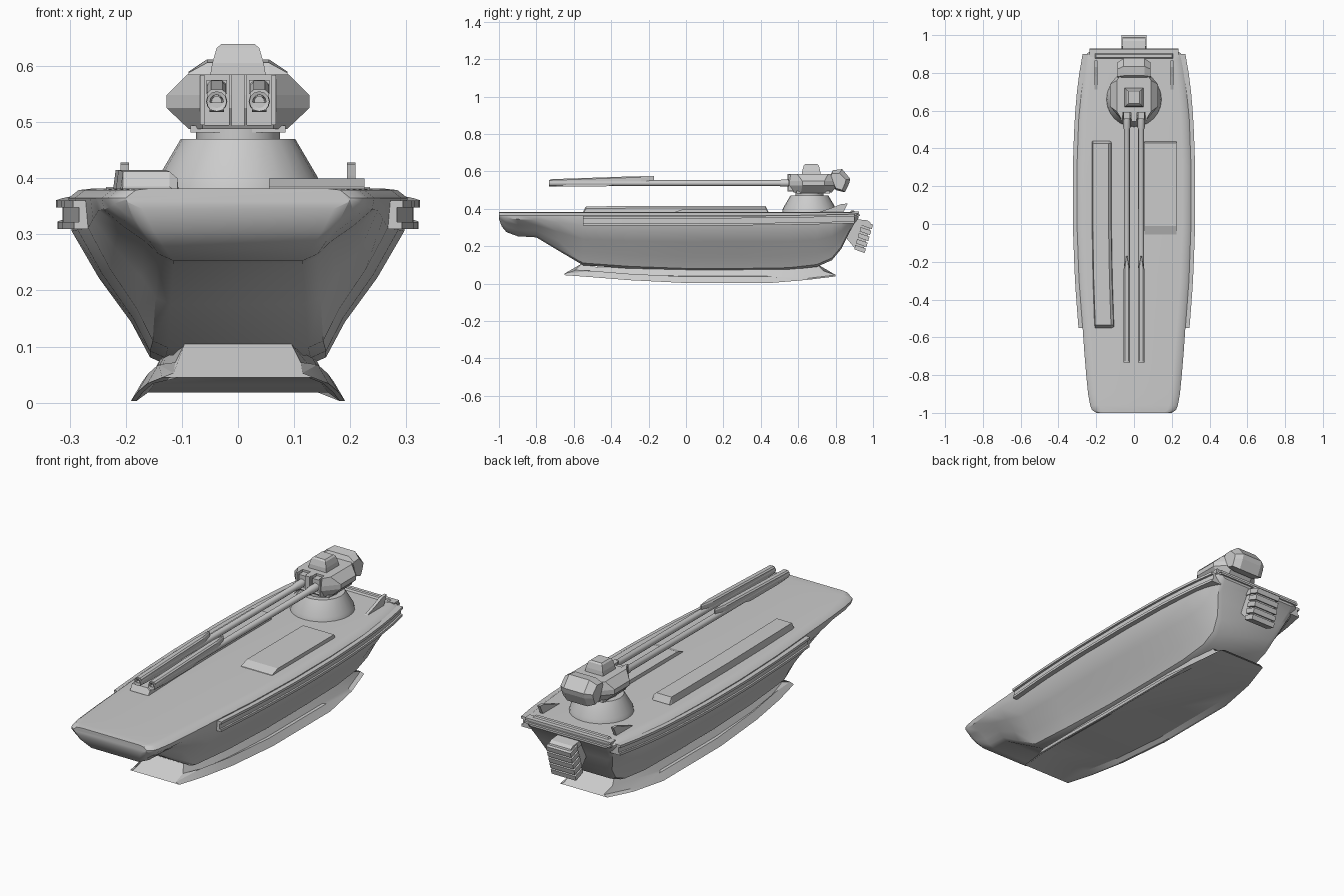
import bpy, bmesh, math

if "Cube" in bpy.data.objects:
    bpy.data.objects.remove(bpy.data.objects["Cube"])

def finish(name, bm, angle=None):
    bmesh.ops.recalc_face_normals(bm, faces=bm.faces)
    me = bpy.data.meshes.new(name)
    bm.to_mesh(me); bm.free()
    ob = bpy.data.objects.new(name, me)
    bpy.context.collection.objects.link(ob)
    if angle:
        bpy.ops.object.select_all(action='DESELECT')
        bpy.context.view_layer.objects.active = ob
        ob.select_set(True)
        bpy.ops.object.shade_smooth_by_angle(angle=math.radians(angle))
    return ob

def loft(name, rings, angle=None):
    """Skin closed rings of equal length and cap both ends."""
    bm = bmesh.new()
    vs = [[bm.verts.new(p) for p in r] for r in rings]
    n = len(rings[0])
    for a, b in zip(vs, vs[1:]):
        for i in range(n):
            bm.faces.new((a[i], a[(i + 1) % n], b[(i + 1) % n], b[i]))
    bm.faces.new(vs[0]); bm.faces.new(vs[-1])
    return finish(name, bm, angle)

def mirrored(half):
    return half + [(-x, *r) for x, *r in reversed(half)]

def prism(name, profile, x0, x1):
    """Side profile in (y, z), extruded along x."""
    return loft(name, [[(x, y, z) for y, z in profile] for x in (x0, x1)])

def rect(x0, x1, y0, y1, z):
    return [(x0, y0, z), (x1, y0, z), (x1, y1, z), (x0, y1, z)]

def box(name, x0, x1, y0, y1, z0, z1, inset=0.0):
    return loft(name, [rect(x0, x1, y0, y1, z0),
                       rect(x0 + inset, x1 - inset, y0 + inset, y1 - inset, z1)])

def lathe(name, prof, x, y, z, axis='z', n=24, angle=35):
    rings = []
    for r, h in prof:
        cs = [(r * math.cos(2 * math.pi * i / n), r * math.sin(2 * math.pi * i / n)) for i in range(n)]
        rings.append([(x + a, y + b, z + h) if axis == 'z' else (x + a, y + h, z + b) for a, b in cs])
    return loft(name, rings, angle)

# hull stations: y, half width, bottom height, bottom half width
ST = [(-1, .20, .345, .17), (-.985, .222, .305, .15), (-.96, .232, .275, .13), (-.9, .243, .253, .115),
      (-.8, .253, .247, .115), (-.68, .263, .175, .12), (-.55, .272, .098, .125), (-.3, .291, .08, .13),
      (0, .302, .069, .13), (.3, .302, .069, .13), (.55, .293, .073, .13), (.7, .28, .09, .13),
      (.78, .27, .125, .135), (.83, .264, .185, .15), (.87, .257, .265, .18), (.9, .25, .32, .2),
      (.922, .225, .348, .205)]

def width(y):
    for a, b in zip(ST, ST[1:]):
        if y <= b[0]:
            return a[1] + (b[1] - a[1]) * (y - a[0]) / (b[0] - a[0])
    return ST[-1][1]

# Hull
rings = []
for y, w, zb, wb in ST:
    c = min(wb + .027, w)
    zc = zb + .012
    half = [(w - .045, y, .382), (w - .018, y, .379), (w, y, .365)]
    for u, f in ((.79, .96), (.5, .63), (.22, .23), (0, 0)):
        half.append((c + (w - c) * f, y, zc + (.365 - zc) * u))
    half.append((wb, y, zb))
    rings.append(mirrored(half))
loft("hull", rings, 35)

# Flared lower skid: y, edge half width, edge height, top half width
SK = [(-.65, .135, .045, -.56, .095), (-.5, .162, .034, -.46, .115), (-.3, .18, .018, -.28, .13),
      (0, .191, .003, 0, .135), (.45, .191, .003, .42, .135), (.65, .168, .02, .58, .125), (.8, .13, .038, .7, .1)]
rings = []
for y, w, z, yt, wt in SK:
    zt = .105 if abs(yt) > .5 else .085
    ym = y * .35 + yt * .65
    rings.append(mirrored([(wt, yt, zt), (wt + (w - wt) * .42, ym, z * .55 + zt * .45),
                           (w - .02, y, z + .034 if abs(y) < .6 else z + .008), (w, y, z),
                           (w - .01, y, z), (w - .03, y, z + .015 if abs(y) < .6 else z)]))
loft("lower_skid", rings, 25)

# Side rub rails: two fins and a web that follow the hull
YS = [-.55 + 1.45 * i / 14 for i in range(15)]
for side in (-1, 1):
    for nm, z0, z1, out in (("upper", .348, .36, .022), ("web", .318, .352, .011), ("lower", .31, .322, .02)):
        rings = []
        for y in YS:
            w, dz = width(y), .014 * max(0, y) ** 2
            rings.append([(side * a, y, b + dz) for a, b in
                          ((w - .035, z0), (w + out, z0), (w + out, z1), (w - .035, z1))])
        loft("rail_" + nm, rings)
    # Small deck fins
    prism("deck_fin", [(.7, .378), (.84, .378), (.865, .428), (.83, .425), (.78, .405)], side * .194, side * .209)

# Stern rim
for z, o in ((.36, .008), (.374, .002)):
    box("stern_rim", -.235, .235, .885, .922 + o, z, z + .01)
loft("stern_deck_lip", [rect(-.21, .21, .875, .905, .378), rect(-.2, .2, .882, .898, .391)])

# Long deck locker (left), gently curved
rings = []
for y, x, h in ((-.55, -.158, .385), (-.535, -.158, .412), (-.3, -.166, .415), (0, -.171, .415), (.425, -.171, .415), (.44, -.171, .385)):
    rings.append([(x - .053, y, .37), (x + .053, y, .37), (x + .05, y, h - .012), (x + .036, y, h), (x - .047, y, h)])
loft("long_locker", rings)
# Wide deck hatch (right), ramped front
prism("wide_hatch", [(-.06, .375), (-.055, .384), (-.01, .40), (.43, .40), (.44, .375)], .055, .225)

# Turret pedestal
TY = .66
lathe("turret_pedestal", [(.147, .375), (.142, .402), (.102, .47)], 0, TY, 0)
lathe("turret_collar", [(.075, .465), (.075, .49)], 0, TY, 0, n=16)

# Turret head: stacked octagonal outlines with two gun slots
def octa(w, y0, y1, cx, cy, z):
    return mirrored([(w - cx, y0, z), (w, y0 + cy, z), (w, y1 - cy, z), (w - cx, y1, z)])
head = loft("turret_head", [octa(.088, .575, .78, .025, .04, .488), octa(.127, .552, .81, .06, .07, .525),
                            octa(.127, .552, .81, .06, .07, .548), octa(.09, .555, .80, .025, .04, .585)])
for s in (-1, 1):
    cut = box("slot_cutter", s * .038 - .022, s * .038 + .022, .5, .59, .495, .6)
    cut.hide_render = True
    cut.hide_viewport = True
    cut.display_type = 'WIRE'
    m = head.modifiers.new("slot", 'BOOLEAN')
    m.operation, m.object, m.solver = 'DIFFERENCE', cut, 'EXACT'
    box("gun_mantlet_rib", s * .064 - .004, s * .064 + .004, .548, .6, .495, .584)
box("gun_mantlet_centre", -.012, .012, .542, .6, .493, .585)
box("turret_floor_ring", -.085, .085, .59, .77, .482, .494)
loft("turret_hatch", [rect(-.05, .05, .62, .72, .58), rect(-.046, .046, .622, .717, .605),
                      rect(-.038, .038, .63, .71, .632), rect(-.03, .03, .637, .703, .639)])

# Rear turret bustle
loft("turret_bustle", [[(s * k, y, z) for y, z in ((.775, .585), (.785, .606), (.835, .612), (.878, .56), (.872, .535), (.85, .488), (.8, .5))]
                       if k < .07 else [(s * k, y, z) for y, z in ((.775, .575), (.78, .588), (.82, .59), (.855, .555), (.85, .535), (.835, .5), (.8, .51))]
                       for s, k in ((-1, .088), (-1, .055), (1, .055), (1, .088))])

# Twin barrels with muzzles and tapered shrouds
for s in (-1, 1):
    x = s * .038
    lathe("barrel", [(.009, -.68), (.012, -.73), (.018, -.732), (.018, -.66), (.0155, -.64), (.0155, .5), (.019, .51), (.019, .6)],
          x, 0, .537, axis='y', n=12)
    loft("barrel_top_shroud", [[(x - w, y, .545), (x + w, y, .545), (x + w, y, z - .006), (x + w * .6, y, z), (x - w * .6, y, z), (x - w, y, z - .006)]
                               for y, w, z in ((-.725, .017, .558), (-.35, .017, .571), (-.24, .017, .574), (-.17, .003, .575))])
    prism("barrel_lower_shroud", [(-.73, .522), (-.64, .518), (-.43, .519), (-.38, .53), (-.73, .535)], x - .013, x + .013)
    box("barrel_breech", x - .018, x + .018, .555, .6, .55, .575)

# Stern drive unit with stacked ribs, leaning aft
prism("drive_core", [(.84, .335), (.975, .33), (.985, .3), (.945, .17), (.91, .18), (.86, .24)], -.055, .055)
for i in range(5):
    z = .175 + i * .032
    y = .955 + i * .0095
    prism("drive_rib", [(y - .055, z + .008), (y, z - .012), (y + .007, z + .012), (y - .05, z + .031)], -.067, .067)
prism("drive_cap", [(.9, .32), (.993, .3), (.985, .327), (.97, .338), (.9, .345)], -.06, .06)
